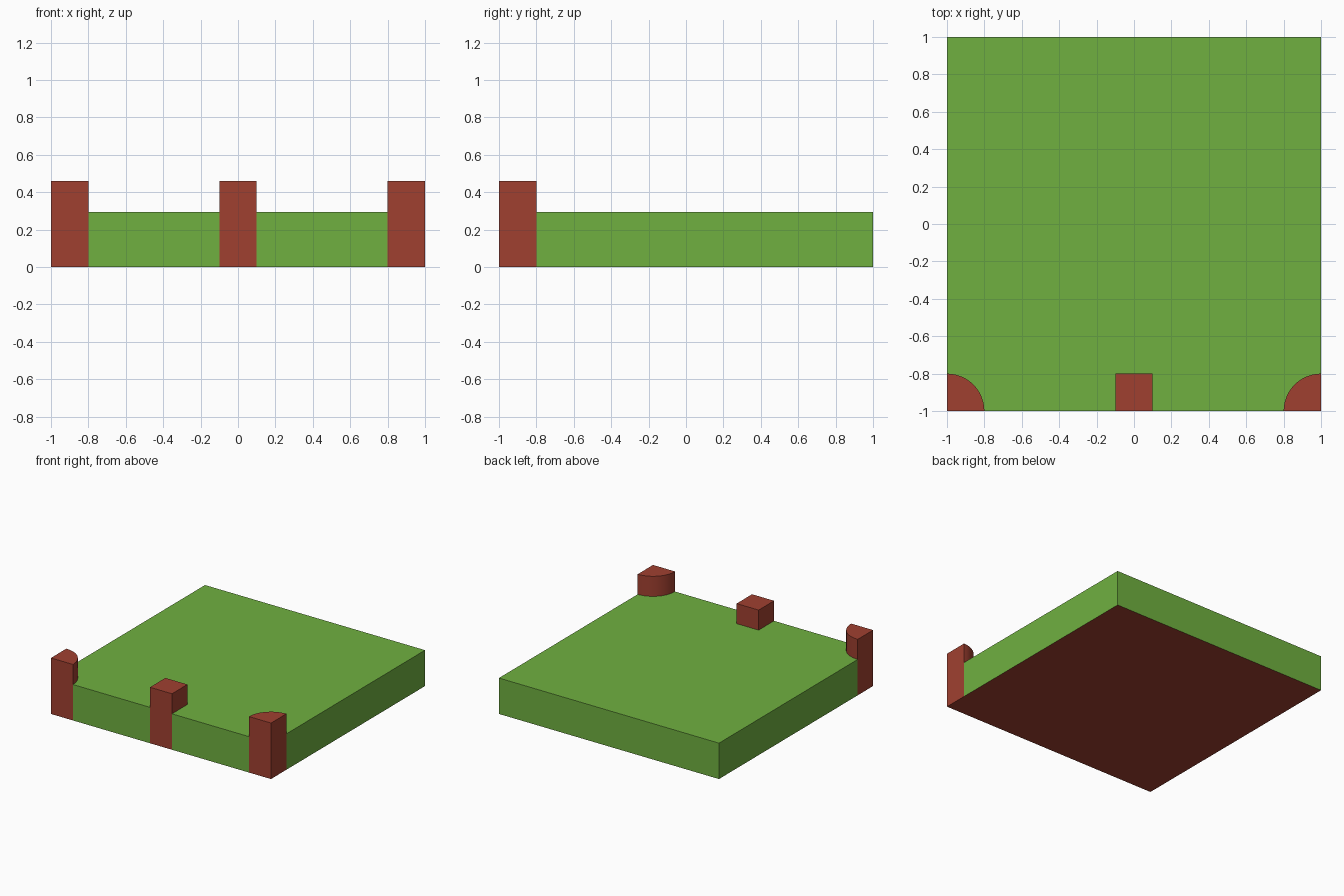
import bpy, bmesh
from math import cos, sin, pi, radians

if "Cube" in bpy.data.objects:
    bpy.data.objects.remove(bpy.data.objects["Cube"])

R, SLAB_H, POST_H, ARC = 0.2, 0.295, 0.46, 12


def material(name, rgb):
    m = bpy.data.materials.new(name)
    m.diffuse_color = (*rgb, 1)
    m.use_nodes = True
    m.node_tree.nodes["Principled BSDF"].inputs["Base Color"].default_value = m.diffuse_color
    return m


green = material("grass_green", (0.162, 0.434, 0.051))
brown = material("brick_brown", (0.352, 0.051, 0.030))


def prism(name, outline, height, mats, smooth=False):
    """Extrude a flat outline up from z = 0; the underside takes the last material."""
    bm = bmesh.new()
    base = bm.faces.new([bm.verts.new((x, y, 0)) for x, y in outline])
    top = bmesh.ops.extrude_face_region(bm, geom=[base], use_keep_orig=True)
    verts = [g for g in top["geom"] if isinstance(g, bmesh.types.BMVert)]
    bmesh.ops.translate(bm, verts=verts, vec=(0, 0, height))
    bmesh.ops.recalc_face_normals(bm, faces=bm.faces)
    for f in bm.faces:
        if f.normal.z < -0.5:
            f.material_index = len(mats) - 1
    mesh = bpy.data.meshes.new(name)
    bm.to_mesh(mesh)
    bm.free()
    for m in mats:
        mesh.materials.append(m)
    ob = bpy.data.objects.new(name, mesh)
    bpy.context.collection.objects.link(ob)
    if smooth:
        bpy.ops.object.select_all(action='DESELECT')
        ob.select_set(True)
        bpy.context.view_layer.objects.active = ob
        bpy.ops.object.shade_smooth_by_angle(angle=radians(30))
    return ob


# Footprints of the corner arcs and the middle post
left_arc = [(-1 + R * sin(pi / 2 * i / ARC), -1 + R * cos(pi / 2 * i / ARC))
            for i in range(ARC + 1)]
right_arc = [(-x, y) for x, y in reversed(left_arc)]
square = [(-0.1, -1), (-0.1, -0.8), (0.1, -0.8), (0.1, -1)]

# Green slab notched around the posts, brown underneath
prism("ground_slab", left_arc + square + right_arc + [(1, 1), (-1, 1)],
      SLAB_H, [green, brown])

# Quarter-round corner posts and square middle post
prism("left_corner_post", left_arc + [(-1, -1)], POST_H, [brown], True)
prism("right_corner_post", right_arc + [(1, -1)], POST_H, [brown], True)
prism("middle_post", square, POST_H, [brown])
